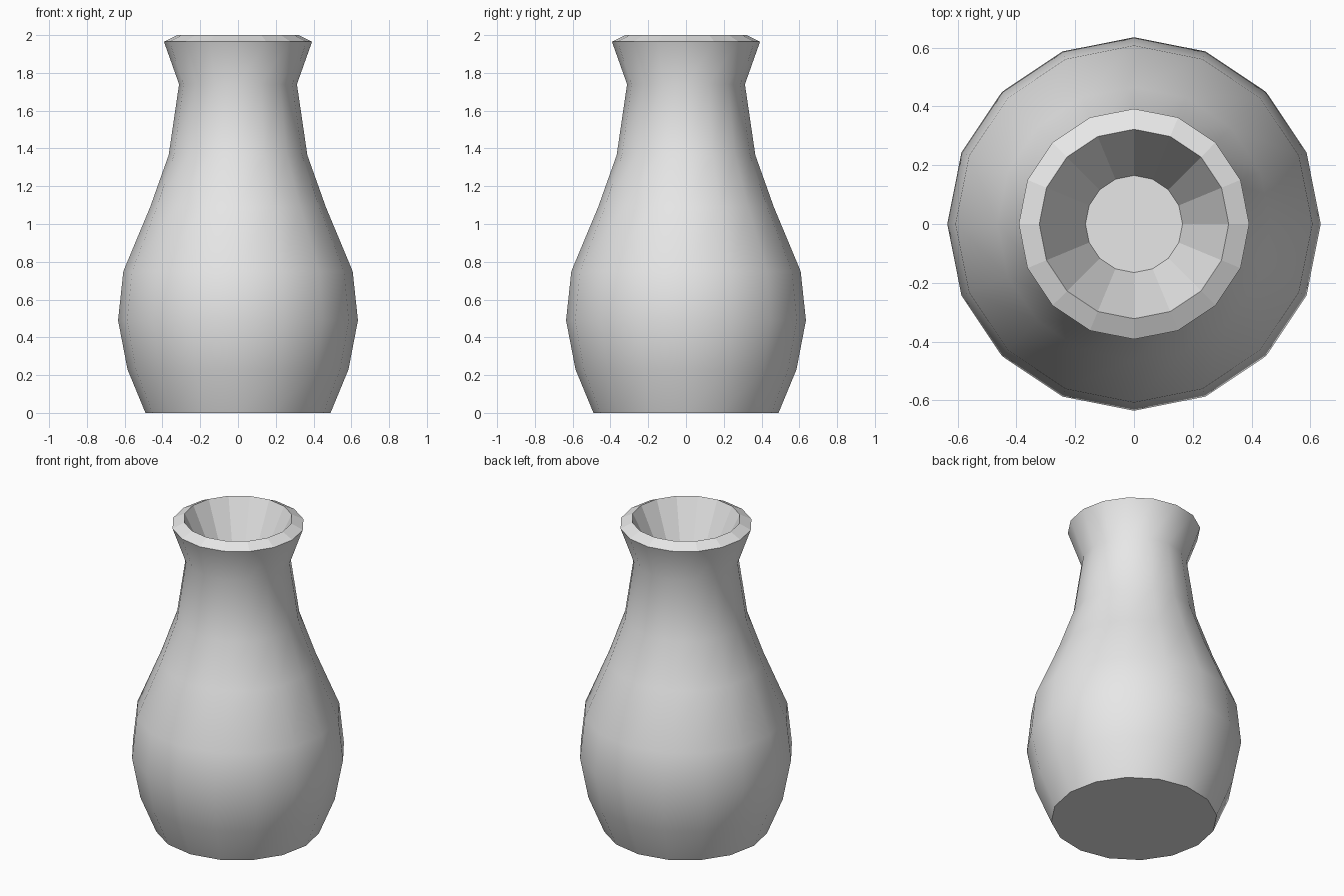
import bpy
import bmesh
from math import cos, sin, tau

default = bpy.data.objects.get("Cube")
if default:
    bpy.data.objects.remove(default, do_unlink=True)

SIDES = 16

# Plain grey clay
clay = bpy.data.materials.new("grey_clay")
clay.use_nodes = True
grey = (0.8, 0.8, 0.8, 1.0)
clay.diffuse_color = grey
clay.node_tree.nodes["Principled BSDF"].inputs["Base Color"].default_value = grey

# Profile as (radius, height): outer wall from the foot up to the lip
outer = [(0.49, 0.0), (0.585, 0.23), (0.635, 0.49), (0.607, 0.75),
         (0.465, 1.09), (0.367, 1.365), (0.312, 1.74), (0.392, 1.965)]
# Bevelled rim, then the tapering recess in the mouth
mouth = [(0.322, 2.0), (0.165, 1.67)]

bm = bmesh.new()


def ring(radius, height):
    return [bm.verts.new((radius * cos(tau * i / SIDES),
                          radius * sin(tau * i / SIDES), height))
            for i in range(SIDES)]


rings = [ring(r, z) for r, z in outer + mouth]

# Walls: smooth outside, faceted rim and mouth
for level, (low, high) in enumerate(zip(rings, rings[1:])):
    for i in range(SIDES):
        j = (i + 1) % SIDES
        face = bm.faces.new((low[i], low[j], high[j], high[i]))
        face.smooth = level < len(outer) - 1

# Flat underside and recess floor
bm.faces.new(rings[0][::-1])
bm.faces.new(rings[-1])

mesh = bpy.data.meshes.new("vase")
bm.to_mesh(mesh)
bm.free()
mesh.materials.append(clay)
vase = bpy.data.objects.new("vase", mesh)
bpy.context.collection.objects.link(vase)
